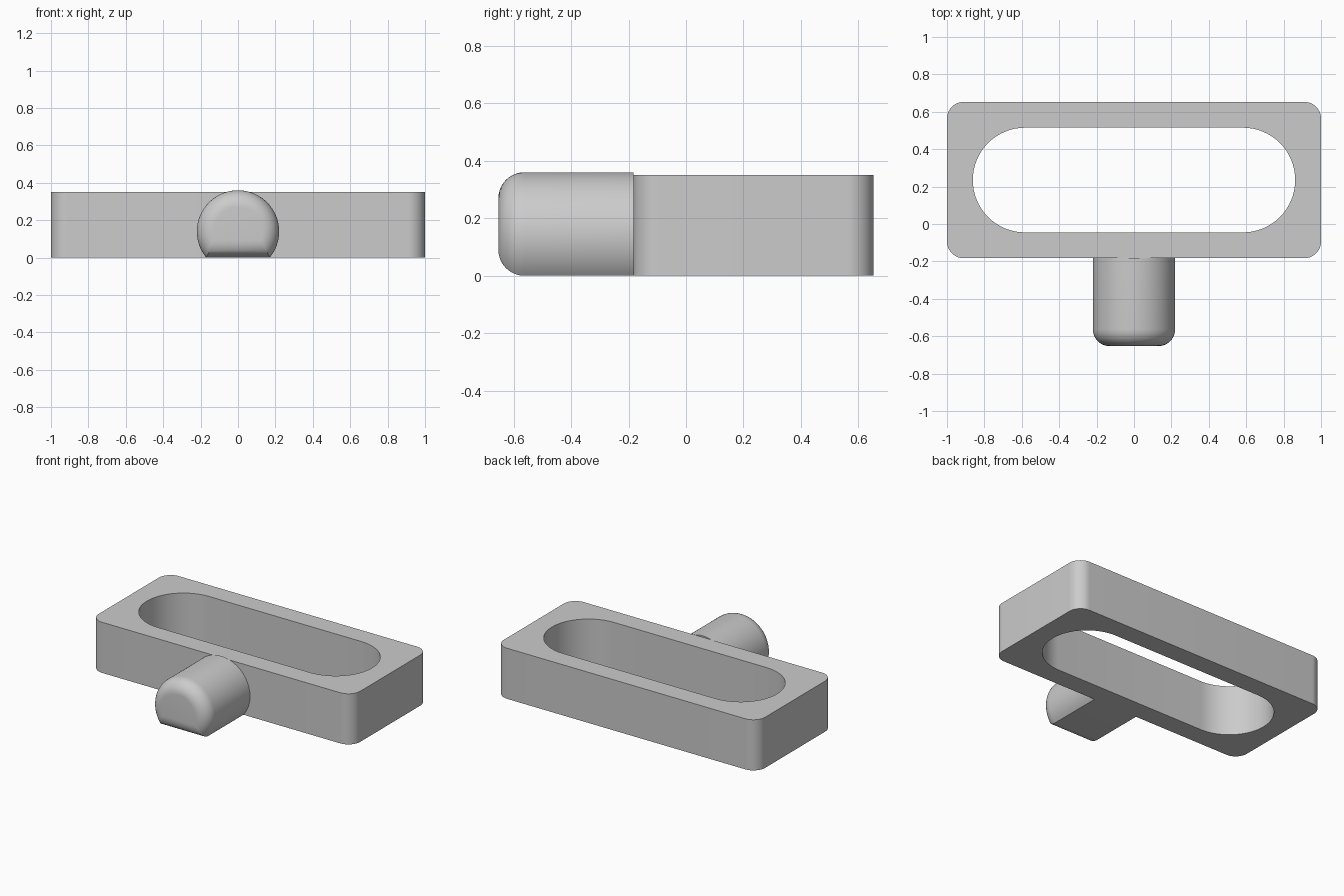
import bpy, bmesh
from math import sin, cos, pi, asin

cube = bpy.data.objects.get("Cube")
if cube:
    bpy.data.objects.remove(cube, do_unlink=True)

grey = bpy.data.materials.new("light grey")
grey.use_nodes = True
colour = (0.6, 0.6, 0.6, 1)
grey.diffuse_color = colour
grey.node_tree.nodes["Principled BSDF"].inputs["Base Color"].default_value = colour


def finish(name, bm):
    """Clean the mesh, add it to the scene and smooth its curved faces."""
    bmesh.ops.remove_doubles(bm, verts=bm.verts, dist=0.0001)
    bmesh.ops.recalc_face_normals(bm, faces=bm.faces)
    mesh = bpy.data.meshes.new(name)
    bm.to_mesh(mesh)
    bm.free()
    mesh.materials.append(grey)
    obj = bpy.data.objects.new(name, mesh)
    bpy.context.collection.objects.link(obj)
    bpy.ops.object.select_all(action='DESELECT')
    obj.select_set(True)
    bpy.context.view_layer.objects.active = obj
    bpy.ops.object.shade_smooth_by_angle(angle=pi / 6)


def bridge(bm, a, b):
    """Join two matching closed loops with quads."""
    for i in range(len(a)):
        j = (i + 1) % len(a)
        bm.faces.new((a[i], a[j], b[j], b[i]))


def rounded_loop(bm, half_x, half_y, radius, mid_y, z, steps=16):
    """Closed loop of vertices around a rounded rectangle."""
    loop = []
    for k, (sx, sy) in enumerate(((1, 1), (-1, 1), (-1, -1), (1, -1))):
        for i in range(steps + 1):
            a = (k + i / steps) * pi / 2
            loop.append(bm.verts.new((sx * (half_x - radius) + radius * cos(a),
                                      mid_y + sy * (half_y - radius) + radius * sin(a), z)))
    return loop


# Rectangular frame with a long round-ended opening
height, mid_y = 0.35, 0.235
outer, slot = (1.0, 0.418, 0.09, mid_y), (0.862, 0.28, 0.28, mid_y)
bm = bmesh.new()
loops = [rounded_loop(bm, *shape, z) for shape, z in
         ((outer, 0), (outer, height), (slot, height), (slot, 0))]
for k in range(4):
    bridge(bm, loops[k], loops[(k + 1) % 4])
finish("slotted_frame", bm)

# Round peg with a flat underside and a filleted front end
radius, axis_z, fillet = 0.22, 0.14, 0.09
front, back = -0.653, -0.183


def peg_loop(bm, inset, y, steps=64):
    r = radius - inset
    start = -asin((axis_z - inset) / r)
    angles = [start + (pi - 2 * start) * i / steps for i in range(steps + 1)]
    return [bm.verts.new((r * cos(a), y, axis_z + r * sin(a))) for a in angles]


bm = bmesh.new()
rings = [peg_loop(bm, 0, back)]
for i in range(11):
    t = i / 10 * pi / 2
    rings.append(peg_loop(bm, fillet * (1 - cos(t)), front + fillet * (1 - sin(t))))
for a, b in zip(rings, rings[1:]):
    bridge(bm, a, b)
bm.faces.new(rings[0])
bm.faces.new(rings[-1])
finish("peg", bm)
